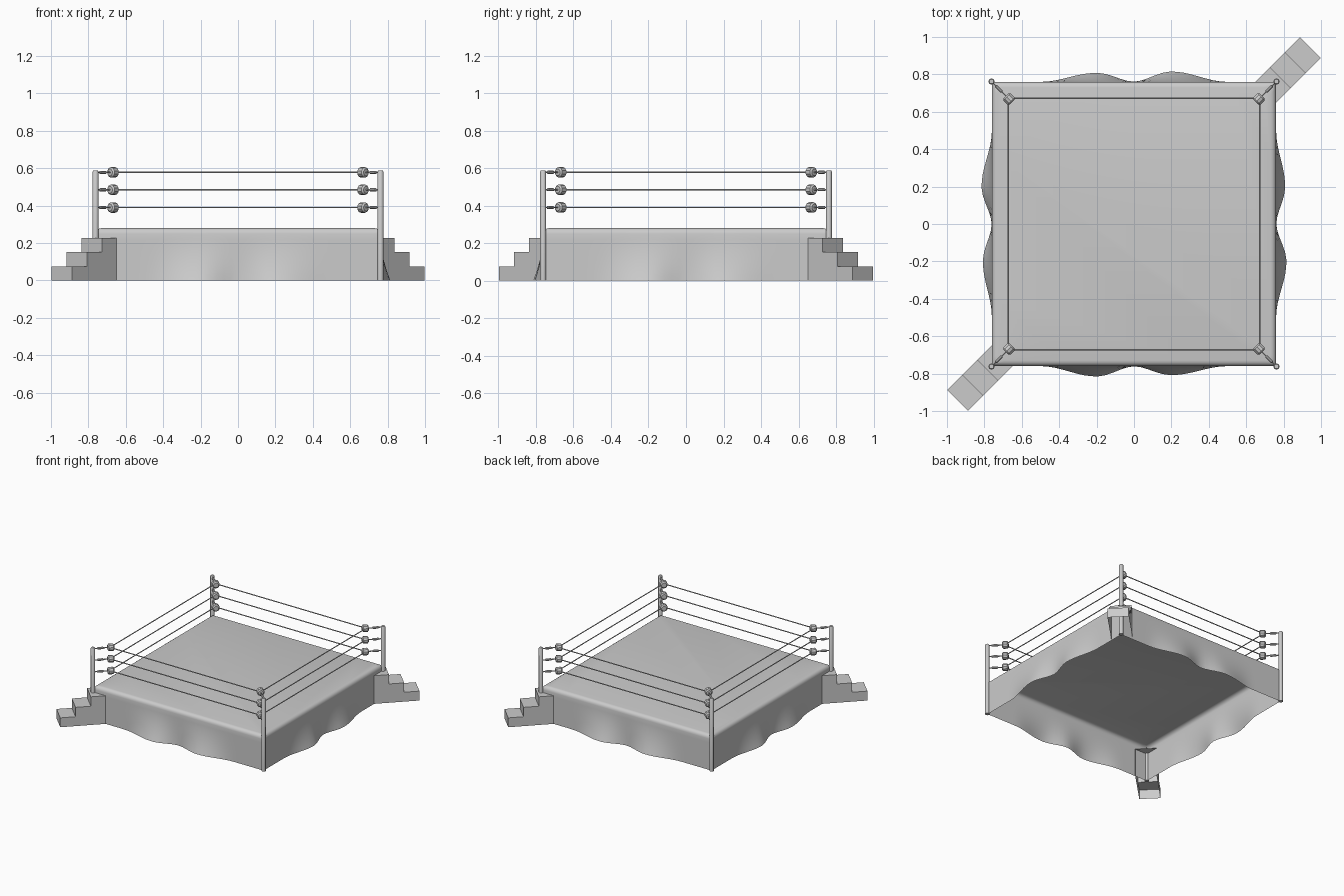
import bpy, bmesh, math
from mathutils import Vector, Matrix

if "Cube" in bpy.data.objects:
    bpy.data.objects.remove(bpy.data.objects["Cube"])

H, TOP, POST = 0.76, 0.28, 0.762
ROPE_Z = (0.39, 0.485, 0.578)
C = 0.673                       # rope corner
R2 = math.sqrt(2)


def finish(name, bm, smooth=True):
    me = bpy.data.meshes.new(name)
    bm.to_mesh(me)
    bm.free()
    ob = bpy.data.objects.new(name, me)
    bpy.context.collection.objects.link(ob)
    if smooth:
        bpy.context.view_layer.objects.active = ob
        bpy.ops.object.select_all(action='DESELECT')
        ob.select_set(True)
        bpy.ops.object.shade_smooth_by_angle(angle=math.radians(35))
    return ob


def lathe(bm, profile, start, direction, sides):
    """Closed solid of revolution; profile is (distance along axis, radius)."""
    d = Vector(direction).normalized()
    m = Matrix.Translation(start) @ d.to_track_quat('Z', 'Y').to_matrix().to_4x4()
    rings = []
    for s, r in profile:
        rings.append([bm.verts.new(m @ Vector((r * math.cos(a), r * math.sin(a), s)))
                      for a in (2 * math.pi * (i + 0.5) / sides for i in range(sides))])
    for a, b in zip(rings, rings[1:]):
        for i in range(sides):
            j = (i + 1) % sides
            bm.faces.new((a[i], a[j], b[j], b[i]))
    bm.faces.new(rings[0][::-1])
    bm.faces.new(rings[-1])


# Deck and draped skirt: one open shell, hem billowing outwards
def lobe(u, inner, outer):
    w = inner if u > 0 else outer
    return 0.5 + 0.5 * math.cos(math.pi * min(abs(u) / w, 1))


def billow(t):
    return 0.055 * lobe(t + 0.2, 0.21, 0.3) + 0.048 * lobe(0.2 - t, 0.21, 0.3)


N, R = 40, 0.03
profile = [(0, z * 0.25 / 8) for z in range(9)]
profile += [(R * (1 - math.cos(a)), TOP - R + R * math.sin(a))
            for a in (math.pi / 8 * k for k in range(1, 5))]
bm = bmesh.new()
rings = []
for inset, z in profile:
    ring = []
    fall = max(0, 1 - z / 0.25) ** 1.8
    for side in range(4):
        rot = Matrix.Rotation(side * math.pi / 2, 3, 'Z')
        for i in range(N):
            t = -1 + 2 * i / N
            ring.append(bm.verts.new(rot @ Vector(
                (t * (H - inset), -(H - inset) - fall * billow(t * H), z))))
    rings.append(ring)
for a, b in zip(rings, rings[1:]):
    for i in range(4 * N):
        j = (i + 1) % (4 * N)
        bm.faces.new((a[i], a[j], b[j], b[i]))
bm.faces.new(rings[-1])
finish("deck_and_skirt", bm)

# Corner posts, turnbuckles and pads
posts, rods, pads = bmesh.new(), bmesh.new(), bmesh.new()
corners = [(-1, -1), (1, -1), (1, 1), (-1, 1)]
for sx, sy in corners:
    lathe(posts, [(0, 0.016), (0.582, 0.016), (0.588, 0.012)],
          (sx * POST, sy * POST, 0), (0, 0, 1), 16)
    for z in ROPE_Z:
        d = (-sx, -sy, 0)
        lathe(rods, [(0, 0.004), (0.03, 0.004), (0.036, 0.009), (0.075, 0.009),
                     (0.081, 0.004), (0.125, 0.004)],
              (sx * POST, sy * POST, z), d, 8)
        c = 0.668 + 0.024 / R2
        lathe(pads, [(0, 0.019), (0.008, 0.028), (0.04, 0.028), (0.048, 0.019)],
              (sx * c, sy * c, z), d, 10)
finish("corner_posts", posts)
finish("turnbuckles", rods)
finish("turnbuckle_pads", pads)

# Ropes
bm = bmesh.new()
for k in range(4):
    a, b = Vector(corners[k]).to_3d() * C, Vector(corners[(k + 1) % 4]).to_3d() * C
    for z in ROPE_Z:
        up = Vector((0, 0, z))
        lathe(bm, [(0, 0.004), ((b - a).length, 0.004)], a + up, b - a, 8)
finish("ropes", bm)

# Corner steps: hollow, open underneath and at the inner end
RUN, RISE, HALF, END = 0.1135, 0.0757, 0.078, 1.334
for name, turn in (("front_left_steps", 225), ("back_right_steps", 45)):
    bm = bmesh.new()
    outline = [(END, 0)]
    for i in range(3):
        outline += [(END - i * RUN, (i + 1) * RISE), (END - (i + 1) * RUN, (i + 1) * RISE)]
    foot = (END - 3 * RUN, 0)
    rot = Matrix.Rotation(math.radians(turn), 3, 'Z')
    left, right = [[bm.verts.new(rot @ Vector((s, y, z))) for s, z in outline + [foot]]
                   for y in (HALF, -HALF)]
    for i in range(len(outline) - 1):
        bm.faces.new((left[i], right[i], right[i + 1], left[i + 1]))
    bm.faces.new(left[::-1])
    bm.faces.new(right)
    bmesh.ops.recalc_face_normals(bm, faces=bm.faces[:])
    finish(name, bm, smooth=False)
